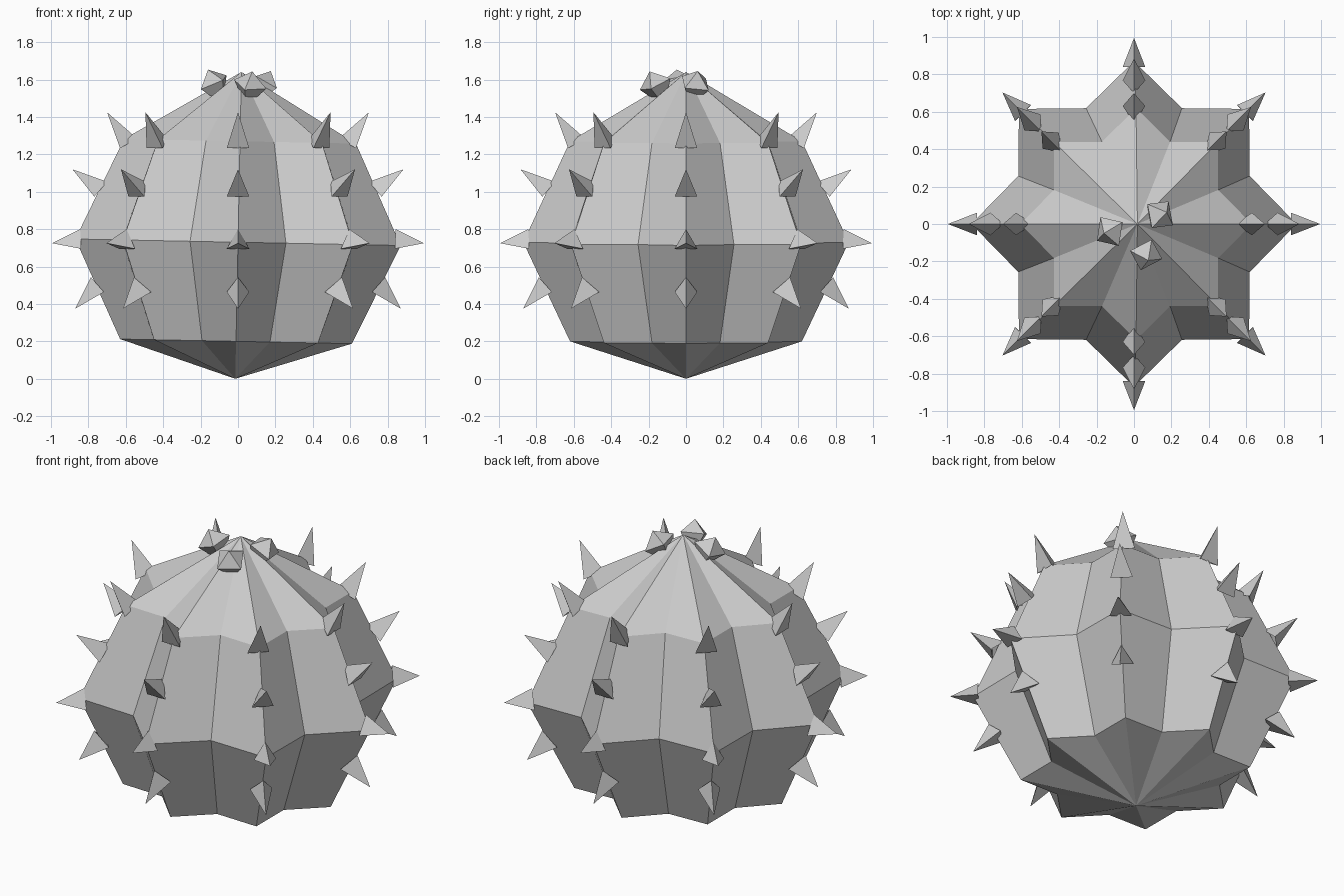
import bpy
from math import sin, cos, pi, radians
from mathutils import Vector, Matrix

if "Cube" in bpy.data.objects:
    bpy.data.objects.remove(bpy.data.objects["Cube"])

grey = bpy.data.materials.new("grey")
grey.use_nodes = True
COLOUR = (0.6, 0.6, 0.6, 1)
grey.diffuse_color = COLOUR
grey.node_tree.nodes["Principled BSDF"].inputs["Base Color"].default_value = COLOUR

RIDGES = 8
TILT = Matrix.Translation((0, 0, 0.73)) @ Matrix.Rotation(0.02, 4, 'Y') @ Matrix.Translation((0, 0, -0.73))


def add_mesh(name, verts, faces):
    mesh = bpy.data.meshes.new(name)
    mesh.from_pydata(verts, [], faces)
    mesh.materials.append(grey)
    obj = bpy.data.objects.new(name, mesh)
    bpy.context.collection.objects.link(obj)
    return obj


# Ribbed body: alternating ridge and valley radii at each level
def add_body():
    n = RIDGES * 2
    levels = [(0.2, 0.62, 0.475), (0.73, 0.87, 0.67), (1.27, 0.62, 0.475)]
    verts = [Vector((0, 0, 0))]
    for z, ridge, valley in levels:
        for i in range(n):
            r = valley if i % 2 else ridge
            a = 2 * pi * i / n
            verts.append(Vector((r * cos(a), r * sin(a), z)))
    verts.append(Vector((0, 0, 1.64)))
    top = len(verts) - 1
    faces = []
    for i in range(n):
        j = (i + 1) % n
        faces.append((0, 1 + j, 1 + i))
        for k in range(len(levels) - 1):
            b = 1 + k * n
            faces.append((b + i, b + j, b + n + j, b + n + i))
        b = 1 + (len(levels) - 1) * n
        faces.append((b + i, b + j, top))
    body = add_mesh("ribbed_body", verts, faces)
    body.data.transform(TILT)


# Thorn: three-sided spike with a hollow, swept-back base
def add_thorn(name, base, tip, angle):
    base, tip = Vector((base[0], 0, base[1])), Vector((tip[0], 0, tip[1]))
    axis = (tip - base).normalized()
    side = Vector((0, 1, 0))
    up = axis.cross(side)
    ring = [base + 0.07 * (cos(t) * up + sin(t) * side)
            for t in (0, 2 * pi / 3, 4 * pi / 3)]
    verts = ring + [tip, base + axis * 0.03]
    faces = [(0, 1, 3), (1, 2, 3), (2, 0, 3), (1, 0, 4), (2, 1, 4), (0, 2, 4)]
    thorn = add_mesh(name, verts, faces)
    thorn.data.transform(Matrix.Rotation(angle, 4, 'Z'))


# Flower bud: four-sided, pointed above and tapering below
def add_bud(name, pos, lean, spin):
    s = 0.092
    verts = [Vector((0, 0, 0.075))]
    for r, z in ((s, 0), (s * 0.55, -0.06)):
        verts += [Vector((r * cos(spin + k * pi / 2), r * sin(spin + k * pi / 2), z)) for k in range(4)]
    faces = [(8, 7, 6, 5)]
    for i in range(4):
        j = (i + 1) % 4
        faces += [(0, 1 + i, 1 + j), (5 + i, 5 + j, 1 + j, 1 + i)]
    bud = add_mesh(name, verts, faces)
    out = Vector((pos[0], pos[1], 0)).normalized() * sin(lean) + Vector((0, 0, cos(lean)))
    bud.data.transform(Matrix.Translation(pos) @ out.to_track_quat('Z', 'Y').to_matrix().to_4x4())


add_body()
rows = {"low": ((0.74, 0.49), (0.87, 0.375)),
        "middle": ((0.84, 0.73), (0.995, 0.725)),
        "high": ((0.745, 1.0), (0.885, 1.12)),
        "upper": ((0.6, 1.25), (0.70, 1.425))}
for i in range(RIDGES):
    for row, (base, tip) in rows.items():
        add_thorn(f"{row}_thorn_{i + 1}", base, tip, 2 * pi * i / RIDGES)

add_bud("right_bud", (-0.13, -0.04, 1.585), radians(25), 0.3)
add_bud("left_bud", (0.14, 0.05, 1.58), radians(30), 0.6)
add_bud("front_bud", (0.065, -0.165, 1.575), radians(25), 0.9)
